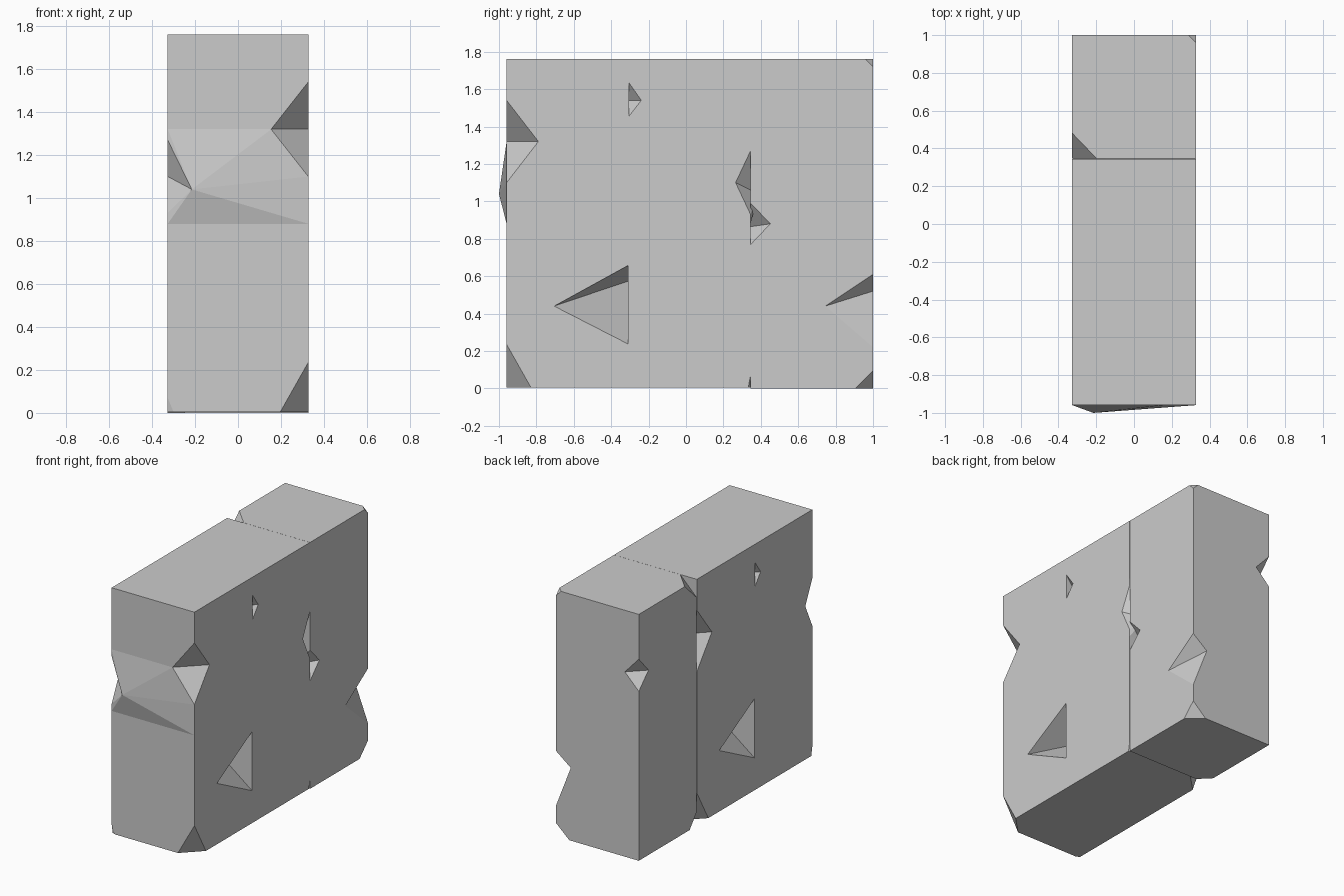
import bpy, bmesh
from mathutils import Vector

if "Cube" in bpy.data.objects:
    bpy.data.objects.remove(bpy.data.objects["Cube"])

H = 0.327      # half width of one square block
TOP = 1.76


def hull(name, pts):
    me = bpy.data.meshes.new(name)
    bm = bmesh.new()
    for p in pts:
        bm.verts.new(p)
    bmesh.ops.convex_hull(bm, input=bm.verts)
    bmesh.ops.dissolve_limit(bm, angle_limit=0.002, verts=bm.verts, edges=bm.edges)
    bmesh.ops.recalc_face_normals(bm, faces=bm.faces)
    bm.to_mesh(me)
    bm.free()
    ob = bpy.data.objects.new(name, me)
    bpy.context.collection.objects.link(ob)
    return ob


def carve(block, outer, inner):
    # Grow the cutter about its inner side so it pokes cleanly out of the block
    inner = [Vector(p) for p in inner]
    mid = sum(inner, Vector()) / len(inner)
    pts = [mid + (Vector(p) - mid) * 1.3 for p in list(outer) + inner]
    cutter = hull("cutter", pts)
    cutter.hide_render = True
    mod = block.modifiers.new("chip", 'BOOLEAN')
    mod.operation = 'DIFFERENCE'
    mod.solver = 'EXACT'
    mod.object = cutter
    bpy.context.view_layer.objects.active = block
    bpy.ops.object.modifier_apply(modifier=mod.name)
    bpy.data.objects.remove(cutter)


def edge_chip(block, sx, sy, z_hi, z_lo, dx, zx, dy, zy, out=0.0):
    # Wedge notch on a vertical edge
    ends = [(sx * H, sy * H, z) for z in (z_hi, z_lo)]
    tips = [(sx * (H - dx), sy * (H + out), zx), (sx * H, sy * (H - dy), zy)]
    carve(block, ends, tips)


def corner_chip(block, sx, sy, z, dx, dy, dz):
    # Flat cut across a corner, dz points into the block
    x, y = sx * H, sy * H
    carve(block, [(x, y, z)],
          [(x - sx * dx, y, z), (x, y - sy * dy, z), (x, y, z + dz)])


def box(z0):
    return [(x, y, z) for x in (-H, H) for y in (-H, H) for z in (z0, TOP)]


# Front block with a bulging front face
Z0 = 0.005
front = hull("front_block", box(Z0) + [(-0.215, -0.368, 1.04)])
bpy.data.objects.remove(front)
front = hull("front_block", box(Z0))
bulge = hull("bulge", [(-0.215, -0.368, 1.04), (-H, -H, 1.32), (0.155, -H, 1.32),
                       (H, -H, 1.10), (H, -H, 0.88), (-H, -H, 0.88),
                       (-0.2, -0.2, 1.1), (0.2, -0.2, 1.0)])
mod = front.modifiers.new("bulge", 'BOOLEAN')
mod.operation = 'UNION'
mod.solver = 'EXACT'
mod.object = bulge
bpy.context.view_layer.objects.active = front
bpy.ops.object.modifier_apply(modifier=mod.name)
bpy.data.objects.remove(bulge)

edge_chip(front, 1, -1, 1.54, 1.10, 0.173, 1.32, 0.17, 1.32)
edge_chip(front, -1, -1, 1.27, 0.93, 0.112, 1.04, 0.08, 1.10, out=0.041)
edge_chip(front, 1, 1, 0.66, 0.235, 0.45, 0.575, 0.40, 0.44)
edge_chip(front, -1, 1, 1.64, 1.45, 0.07, 1.54, 0.07, 1.54)
corner_chip(front, 1, -1, Z0, 0.13, 0.13, 0.23)
corner_chip(front, -1, -1, Z0, 0.027, 0.012, 0.065)
front.location.y = -0.632

# Middle block: the same block turned half way round
middle = front.copy()
middle.data = front.data.copy()
middle.name = "middle_block"
bpy.context.collection.objects.link(middle)
middle.rotation_euler.z = 3.14159265
middle.location.y = 0.018

# Back block with its own chips
back = hull("back_block", box(0))
edge_chip(back, 1, -1, 0.99, 0.77, 0.10, 0.865, 0.105, 0.88)
edge_chip(back, 1, 1, 0.61, 0.22, 0.117, 0.52, 0.255, 0.44)
edge_chip(back, -1, 1, 1.44, 1.21, 0.11, 1.32, 0.11, 1.32)
corner_chip(back, -1, -1, TOP, 0.13, 0.135, -0.13)
corner_chip(back, 1, 1, TOP, 0.04, 0.04, -0.04)
corner_chip(back, 1, 1, 0, 0.105, 0.095, 0.095)
corner_chip(back, -1, -1, 0, 0.08, 0.08, 0.10)
back.location.y = 0.673
